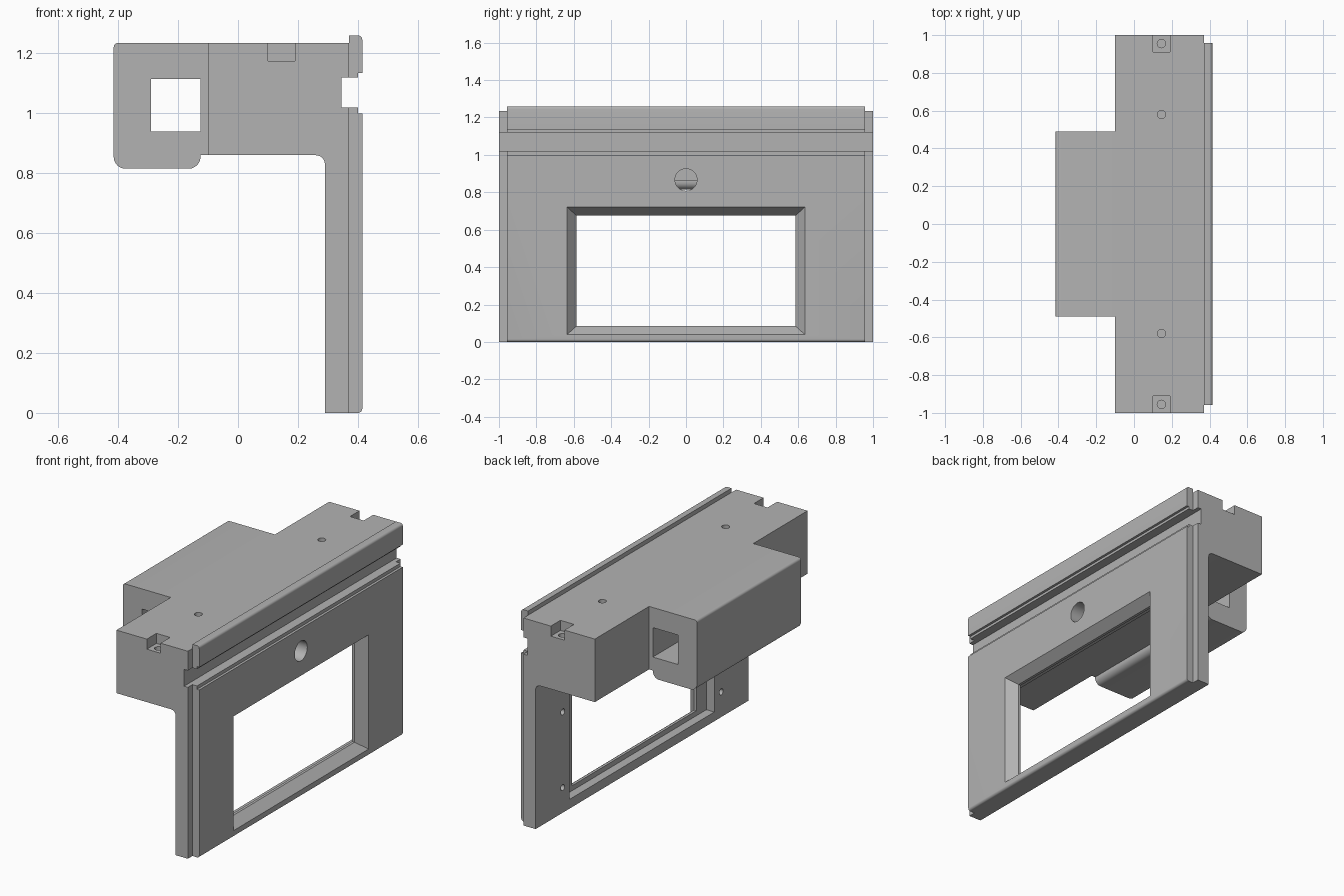
import bpy, bmesh, math
from mathutils import Vector

if "Cube" in bpy.data.objects:
    bpy.data.objects.remove(bpy.data.objects["Cube"])

gray = bpy.data.materials.new("plain_gray")
gray.use_nodes = True
gray.diffuse_color = (0.45, 0.45, 0.45, 1)
gray.node_tree.nodes["Principled BSDF"].inputs["Base Color"].default_value = gray.diffuse_color


def rounded(points, steps=6):
    """Turn (x, z[, radius]) corners into an outline with filleted corners."""
    out = []
    for i, p in enumerate(points):
        corner = Vector(p[:2])
        if len(p) == 2:
            out.append(corner)
            continue
        a = (Vector(points[i - 1][:2]) - corner).normalized()
        b = (Vector(points[(i + 1) % len(points)][:2]) - corner).normalized()
        # All filleted corners are right angles
        centre = corner + (a + b) * p[2]
        for k in range(steps + 1):
            t = math.pi / 2 * k / steps
            out.append(centre - (b * math.cos(t) + a * math.sin(t)) * p[2])
    return out


def loft(name, sections):
    """Skin closed rings of equal length and cap both ends."""
    bm = bmesh.new()
    rings = [[bm.verts.new(v) for v in s] for s in sections]
    n = len(rings[0])
    for r, s in zip(rings, rings[1:]):
        for i in range(n):
            j = (i + 1) % n
            bm.faces.new((r[i], r[j], s[j], s[i]))
    bm.faces.new(rings[0][::-1])
    bm.faces.new(rings[-1])
    bmesh.ops.recalc_face_normals(bm, faces=bm.faces)
    mesh = bpy.data.meshes.new(name)
    bm.to_mesh(mesh)
    bm.free()
    mesh.materials.append(gray)
    obj = bpy.data.objects.new(name, mesh)
    bpy.context.collection.objects.link(obj)
    return obj


def extrude(name, points, half):
    outline = rounded(points)
    return loft(name, [[(p.x, y, p.y) for p in outline] for y in (-half, half)])


def box(name, x0, x1, y0, y1, z0, z1):
    return loft(name, [[(x, y0, z0), (x, y1, z0), (x, y1, z1), (x, y0, z1)]
                       for x in (x0, x1)])


def rod(name, start, axis, length, radius, n=32):
    """Round cutter along the x or z axis."""
    rings = []
    for d in (0, length):
        ring = []
        for k in range(n):
            t = math.tau * k / n
            u, v = radius * math.cos(t), radius * math.sin(t)
            offset = (d, u, v) if axis == "x" else (u, v, d)
            ring.append(Vector(start) + Vector(offset))
        rings.append(ring)
    return loft(name, rings)


def cut(obj, cutters):
    for c in cutters:
        c.hide_render = True
        m = obj.modifiers.new(c.name, "BOOLEAN")
        m.operation = "DIFFERENCE"
        m.solver = "EXACT"
        m.object = c
    graph = bpy.context.evaluated_depsgraph_get()
    mesh = bpy.data.meshes.new_from_object(obj.evaluated_get(graph))
    obj.modifiers.clear()
    obj.data = mesh


# Main body: upper beam and front panel in one profile, with a long slot
body = extrude("body_panel", [
    (-0.1, 0.86), (0.29, 0.86, 0.03), (0.29, 0), (0.37, 0), (0.37, 1.02),
    (0.345, 1.02), (0.345, 1.12), (0.37, 1.12), (0.37, 1.235), (-0.1, 1.235)], 1)

# Raised facing strips below and above the slot
lower = extrude("lower_facing", [
    (0.37, 0), (0.415, 0, 0.015), (0.415, 1), (0.4, 1), (0.4, 1.02), (0.37, 1.02)], 0.957)
upper = extrude("upper_facing", [
    (0.37, 1.12), (0.4, 1.12), (0.4, 1.135), (0.415, 1.135),
    (0.415, 1.26, 0.015), (0.37, 1.26)], 0.957)

# Rear housing with a square tunnel
housing = extrude("rear_housing", [
    (-0.415, 0.815, 0.04), (-0.125, 0.815, 0.04), (-0.125, 0.86), (-0.1, 0.86),
    (-0.1, 1.235), (-0.415, 1.235, 0.015)], 0.49)
tunnel = box("tunnel_cutter", -0.29, -0.125, -0.6, 0.6, 0.94, 1.115)

# Window: rear pocket, straight lip, flared front
window = loft("window_cutter", [
    [(x, -w, z0), (x, w, z0), (x, w, z1), (x, -w, z1)] for x, w, z0, z1 in (
        (0.2, 0.68, 0.055, 0.705), (0.342, 0.68, 0.055, 0.705),
        (0.342, 0.585, 0.085, 0.675), (0.358, 0.585, 0.085, 0.675),
        (0.425, 0.644, 0.032, 0.728))])
round_hole = rod("round_hole_cutter", (0.25, 0, 0.867), "x", 0.3, 0.059)

# End notches and screw holes, mirrored front to back
details = []
for s in (-1, 1):
    y0, y1 = sorted((s * 0.91, s * 1.1))
    details.append(box("notch_cutter", 0.1, 0.19, y0, y1, 1.175, 1.3))
    for y in (0.955, 0.58):
        details.append(rod("top_hole_cutter", (0.145, s * y, 1.08), "z", 0.3, 0.022))
    for z in (0.15, 0.6):
        details.append(rod("panel_hole_cutter", (0.2, s * 0.745, z), "x", 0.15, 0.018))

cut(body, [window, round_hole] + details)
cut(lower, [window, round_hole])
cut(housing, [tunnel])
for c in [window, round_hole, tunnel] + details:
    bpy.data.objects.remove(c)

# Smooth the fillets, keep edges sharp
for o in bpy.context.view_layer.objects:
    o.select_set(False)
for o in (body, lower, upper, housing):
    o.select_set(True)
    bpy.context.view_layer.objects.active = o
bpy.ops.object.shade_smooth_by_angle(angle=math.radians(30))
